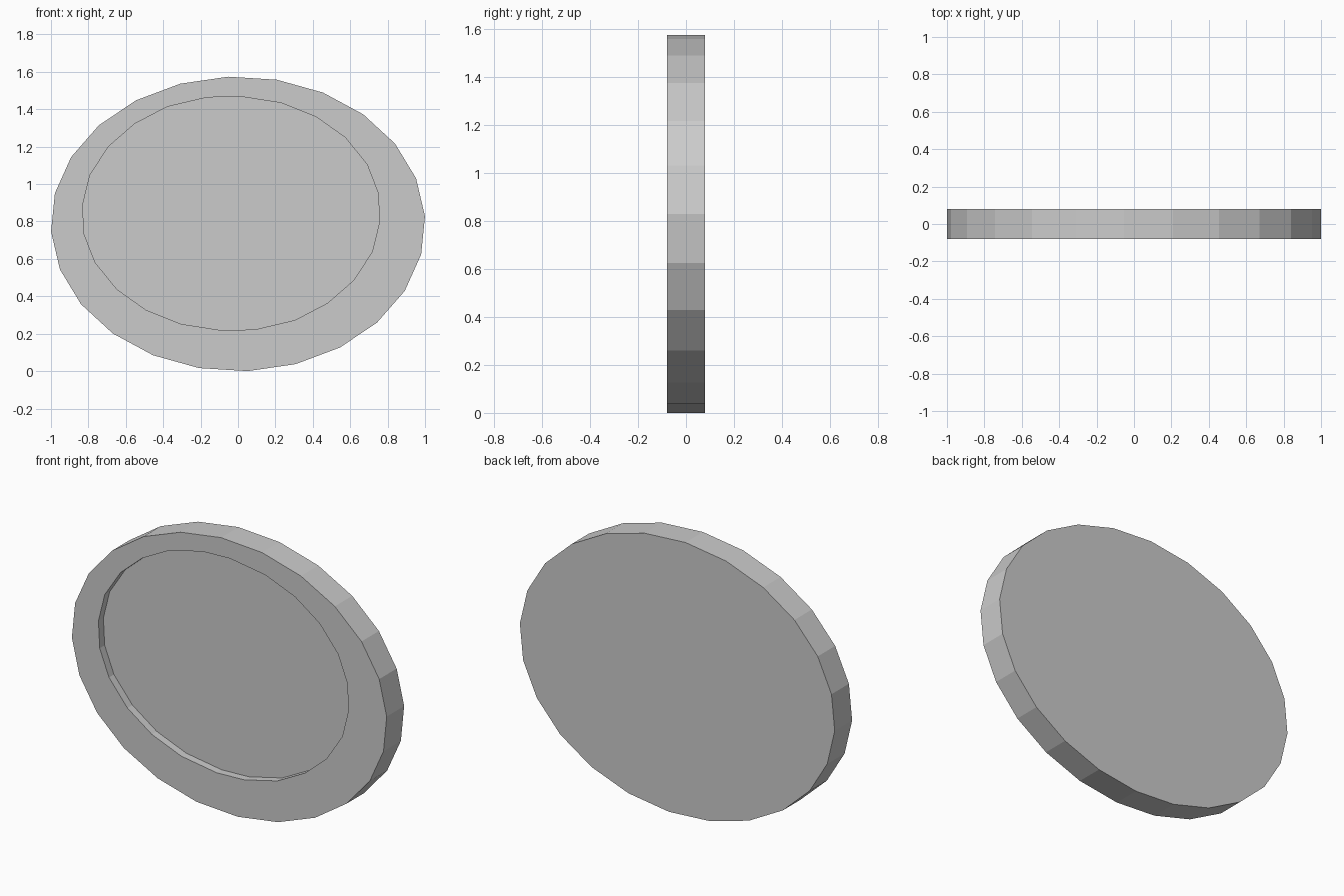
import bpy, bmesh
from math import cos, sin, radians

if "Cube" in bpy.data.objects:
    bpy.data.objects.remove(bpy.data.objects["Cube"])

SEGMENTS = 24
HALF_DEPTH = 0.079
RECESS = 0.045

# Outer oval, slightly rotated start
outer = []
for i in range(SEGMENTS):
    a = radians(3 + 360 / SEGMENTS * i)
    outer.append((cos(a) * 1.001, 0.787 + 0.788 * sin(a)))

# Recess outline: half the loop, repeated point-symmetrically about its centre
half = [(.794, -.045), (.786, .11), (.727, .262), (.61, .406),
        (.455, .516), (.267, .591), (.043, .626), (-.131, .62),
        (-.342, .57), (-.516, .479), (-.655, .358), (-.754, .206)]
cx, cz = -0.037, 0.843
inner = [(cx + s * x, cz + s * z) for s in (1, -1) for x, z in half]

bm = bmesh.new()


def loop(points, y):
    return [bm.verts.new((x, y, z)) for x, z in points]


def bridge(a, b):
    for i in range(SEGMENTS):
        j = (i + 1) % SEGMENTS
        bm.faces.new((a[i], a[j], b[j], b[i]))


# Back face, edge band, front rim, recess wall, recess floor
loops = [loop(outer, HALF_DEPTH), loop(outer, -HALF_DEPTH),
         loop(inner, -HALF_DEPTH), loop(inner, -HALF_DEPTH + RECESS)]
bm.faces.new(loops[0])
for a, b in zip(loops, loops[1:]):
    bridge(a, b)
bm.faces.new(loops[-1])
bmesh.ops.recalc_face_normals(bm, faces=bm.faces[:])

mesh = bpy.data.meshes.new("oval_plate")
bm.to_mesh(mesh)
bm.free()
bpy.context.collection.objects.link(bpy.data.objects.new("oval_plate", mesh))
